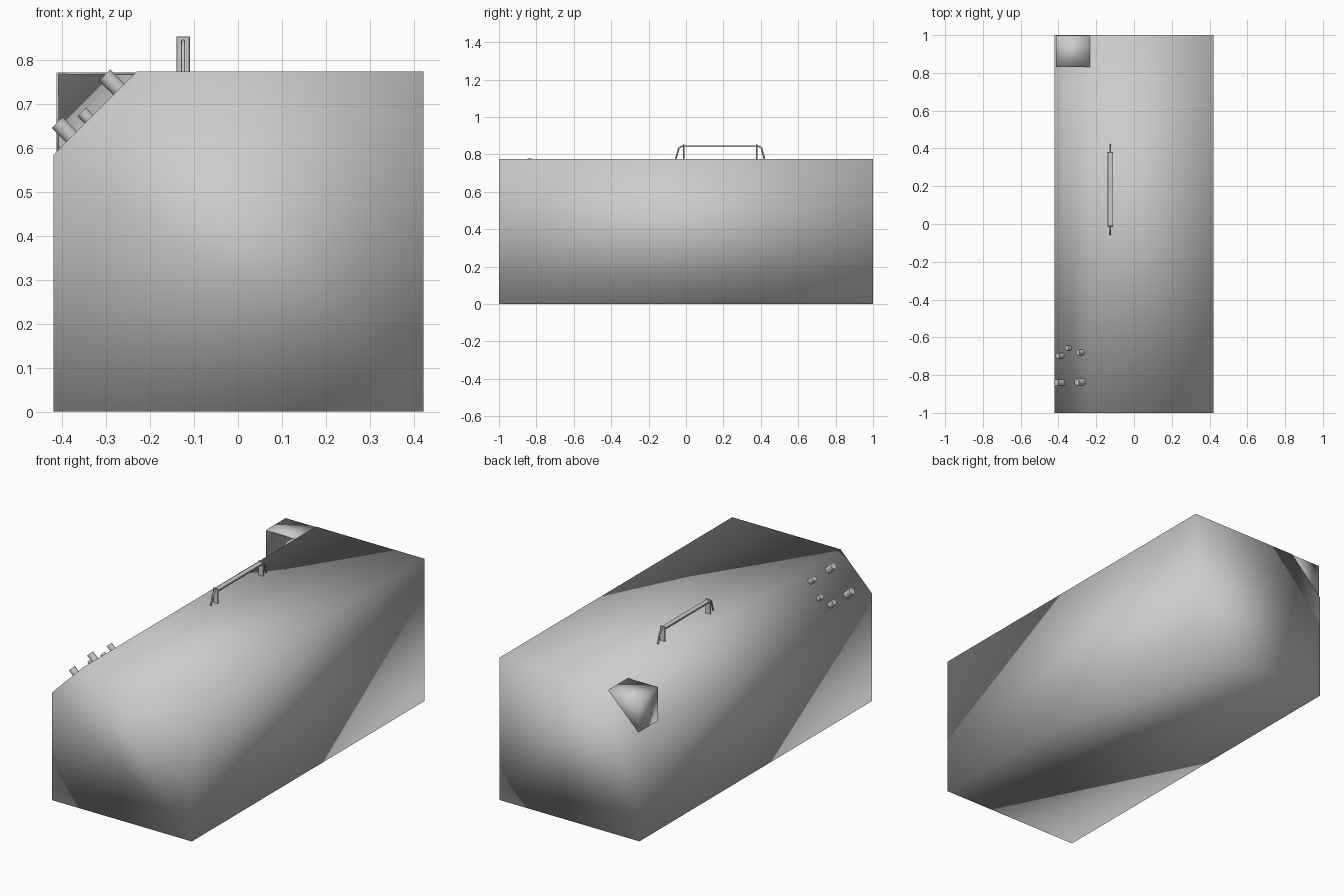
import bpy, math
from mathutils import Vector

if "Cube" in bpy.data.objects:
    bpy.data.objects.remove(bpy.data.objects["Cube"])


def mesh_object(name, verts, faces):
    me = bpy.data.meshes.new(name)
    me.from_pydata(verts, [], faces)
    me.polygons.foreach_set("use_smooth", [True] * len(faces))
    ob = bpy.data.objects.new(name, me)
    bpy.context.collection.objects.link(ob)
    return ob


def box(name, center, size, bevel=0.0):
    bpy.ops.mesh.primitive_cube_add(size=1, location=center)
    ob = bpy.context.object
    ob.name = name
    ob.scale = size
    bpy.ops.object.transform_apply(location=False, rotation=False, scale=True)
    if bevel:
        m = ob.modifiers.new("bevel", 'BEVEL')
        m.width, m.segments = bevel, 1
    return ob


# Chamfered long body, soft shading across all edges
prof = [(-0.42, 0), (0.422, 0), (0.422, 0.775), (-0.23, 0.775), (-0.42, 0.585)]
n = len(prof)
verts = [(x, y, z) for y in (-1, 1) for x, z in prof]
faces = [tuple(range(n)), tuple(range(2 * n - 1, n - 1, -1))]
faces += [(i, i + n, (i + 1) % n + n, (i + 1) % n) for i in range(n)]
mesh_object("body", verts, faces)

# Thin hood on the chamfer at the back, open towards the front
tri = [(-0.413, 0.592), (-0.413, 0.773), (-0.231, 0.773)]
hood = mesh_object("hood", [(x, y, z) for y in (0.83, 0.999) for x, z in tri],
                   [(1, 2, 5, 4), (0, 1, 4, 3), (3, 4, 5)])
sol = hood.modifiers.new("shell", 'SOLIDIFY')
sol.thickness, sol.offset = 0.006, -1

# Control knobs standing out of the chamfer: foot x, y, radius, height
axis = Vector((-1, 0, 1)).normalized()
knobs = [(-0.379, -0.84, 0.018, 0.046), (-0.271, -0.837, 0.018, 0.046),
         (-0.380, -0.697, 0.015, 0.035), (-0.273, -0.68, 0.015, 0.035),
         (-0.339, -0.656, 0.0135, 0.024)]
for i, (x, y, r, h) in enumerate(knobs):
    foot = Vector((x, y, x + 1.005))
    bpy.ops.mesh.primitive_cylinder_add(
        vertices=24, radius=r, depth=h + 0.01,
        location=foot + axis * (h - 0.01) / 2, rotation=(0, -math.pi / 4, 0))
    bpy.context.object.name = f"knob_{i + 1}"
    bpy.ops.object.shade_smooth_by_angle()

# Handle: flat grip between two upright plates
hx = -0.125
box("handle_grip", (hx, 0.183, 0.843), (0.03, 0.39, 0.010), 0.002)
for side, y in (("front", -0.012), ("back", 0.378)):
    box(f"handle_plate_{side}", (hx, y, 0.814), (0.031, 0.006, 0.082), 0.002)

# Thin rod running through the grip and splaying down to the top surface
cu = bpy.data.curves.new("handle_rod", 'CURVE')
cu.dimensions = '3D'
cu.bevel_depth = 0.0045
cu.bevel_resolution = 2
cu.use_fill_caps = True
sp = cu.splines.new('POLY')
path = [(-0.056, 0.772), (-0.038, 0.833), (-0.024, 0.843),
        (0.39, 0.843), (0.404, 0.833), (0.42, 0.772)]
sp.points.add(len(path) - 1)
for p, (y, z) in zip(sp.points, path):
    p.co = (hx, y, z, 1)
bpy.context.collection.objects.link(bpy.data.objects.new("handle_rod", cu))
